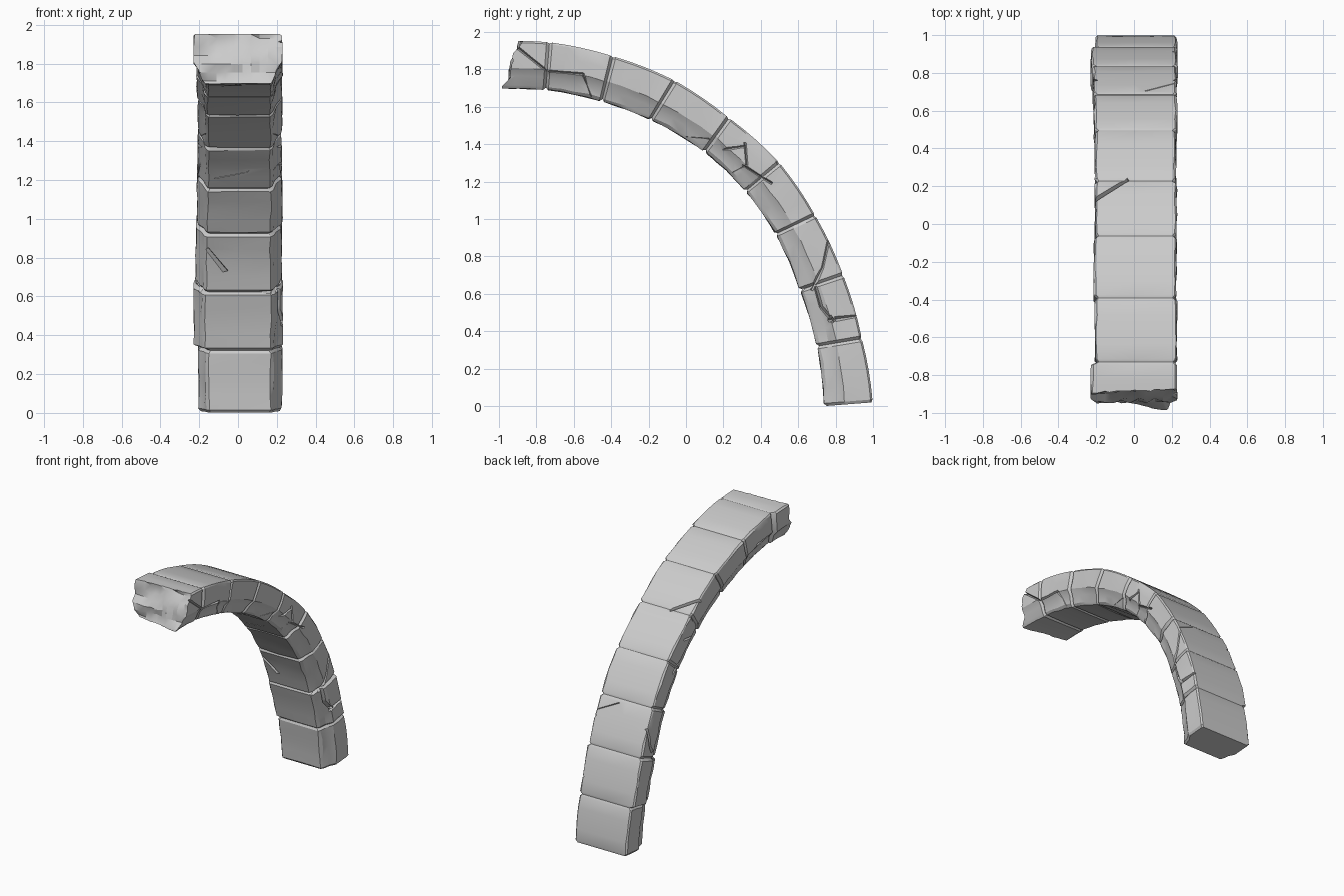
import bpy, bmesh, math, random
from mathutils import Vector

if "Cube" in bpy.data.objects:
    bpy.data.objects.remove(bpy.data.objects["Cube"])

random.seed(7)
CY = -0.93                      # arch centre in y (z = 0)
R_IN, R_OUT = 1.685, 1.93

# Joint lines between stones: outer (y, z), inner (y, z)
joints = [((0.998, 0.02), (0.74, 0.0)), ((0.94, 0.36), (0.70, 0.32)),
          ((0.84, 0.70), (0.61, 0.62)), ((0.69, 1.02), (0.48, 0.92)),
          ((0.50, 1.30), (0.32, 1.15)), ((0.23, 1.54), (0.10, 1.36)),
          ((-0.06, 1.74), (-0.19, 1.53)), ((-0.39, 1.87), (-0.45, 1.63)),
          ((-0.73, 1.945), (-0.75, 1.69)), ((-1.08, 1.945), (-1.08, 1.69))]
left_w = [.203, .228, .217, .21, .206, .206, .212, .206, .228]
right_w = [.226, .228, .224, .227, .222, .226, .224, .227, .226]
# Half section: (width fraction, thickness fraction from inner face)
half = [(0.74, 0), (0.81, .07), (0.87, .26), (1, .43), (1.0, .7), (1, .96), (.96, 1)]


def polar(p):
    return math.hypot(p[0] - CY, p[1]), math.atan2(p[1], p[0] - CY)


def arc_point(a, b, t):
    (r0, a0), (r1, a1) = polar(a), polar(b)
    r, an = r0 + (r1 - r0) * t, a0 + (a1 - a0) * t
    return Vector((0, CY + r * math.cos(an), r * math.sin(an)))


def make_obj(name, bm):
    bmesh.ops.recalc_face_normals(bm, faces=bm.faces)
    me = bpy.data.meshes.new(name)
    bm.to_mesh(me)
    bm.free()
    ob = bpy.data.objects.new(name, me)
    bpy.context.collection.objects.link(ob)
    return ob


def ring(bm, i, t, wl, wr, inset, jit):
    o = arc_point(joints[i][0], joints[i + 1][0], t)
    n = arc_point(joints[i][1], joints[i + 1][1], t)
    d = (o - n).normalized()
    o, n = o - d * inset * .5, n + d * inset
    pts = [(f * (wr - inset), w) for f, w in half]
    pts += [(0, 1)] + [(-f * (wl - inset), w) for f, w in reversed(half)] + [(0, 0)]
    vs = []
    for x, w in pts:
        p = n.lerp(o, w)
        p.x = x + random.uniform(-jit, jit)
        if w < .9:
            p += d * random.uniform(-jit, jit)
        vs.append(bm.verts.new(p))
    return vs


# Arch of stones as one skin with shallow grooves at the joints
bm = bmesh.new()
rings = []
N = len(left_w)
for i in range(N):
    k = max(i - 1, 0)
    wl, wr = min(left_w[i], left_w[k]), min(right_w[i], right_w[k])
    rings.append(ring(bm, i, 0, wl, wr, .012, 0))
    for t in (.045, .28, .5, .72, .955):
        rings.append(ring(bm, i, t, left_w[i], right_w[i], 0, .004))
rings.append(ring(bm, N - 1, 1, left_w[-1], right_w[-1], 0, 0))
for a, b in zip(rings, rings[1:]):
    for j in range(len(a)):
        k = (j + 1) % len(a)
        bm.faces.new((a[j], a[k], b[k], b[j]))
bm.faces.new(rings[0])
bm.faces.new(rings[-1])
arch = make_obj("stone_arch", bm)

cutters = []

# Ragged broken end: a rough slab cuts it off
bm = bmesh.new()
res = bmesh.ops.create_grid(bm, x_segments=15, y_segments=15, size=.33)
for v in bm.verts:
    x, z = v.co.x, 1.82 + v.co.y
    s = max(-.3, min(1.3, (1.95 - z) / .25))
    y = -.885 - .075 * s - .09 * s * x + .012 * math.sin(9 * s + 8 * x)
    v.co = (x, y + random.uniform(-.012, .012), z)
ext = bmesh.ops.extrude_face_region(bm, geom=bm.faces[:])
for v in ext["geom"]:
    if isinstance(v, bmesh.types.BMVert):
        v.co.y = -1.4
cutters.append(make_obj("end_cutter", bm))


def crack(pts, normals, width=.007, depth=.018):
    """V-shaped groove along a surface path."""
    bm = bmesh.new()
    rows = []
    for i, (p, n) in enumerate(zip(pts, normals)):
        tan = (pts[min(i + 1, len(pts) - 1)] - pts[max(i - 1, 0)]).normalized()
        s = tan.cross(n).normalized() * width * 2
        top = p + n * depth
        rows.append([bm.verts.new(c) for c in (top + s, top - s, p - n * depth)])
    for a, b in zip(rows, rows[1:]):
        for j in range(3):
            k = (j + 1) % 3
            bm.faces.new((a[j], a[k], b[k], b[j]))
    bm.faces.new(rows[0])
    bm.faces.new(rows[-1])
    cutters.append(make_obj("crack_cutter", bm))


def side_crack(path, side=1):
    pts = []
    for y, z in path:
        w = (polar((y, z))[0] - R_IN) / (R_OUT - R_IN)
        f = 1 if w > .43 else .81 + .19 * max(w, 0) / .43
        pts.append(Vector((side * f * (.225 if side > 0 else .209), y, z)))
    crack(pts, [Vector((side, 0, 0))] * len(pts))


def radial_crack(path, r, sign):
    pts, ns = [], []
    for x, z in path:
        a = math.asin(z / r)
        n = Vector((0, math.cos(a), math.sin(a)))
        pts.append(Vector((x, CY, 0)) + n * r)
        ns.append(n * sign)
    crack(pts, ns)


# Cracks on both flanks
flank = [[(.67, .62), (.73, .74), (.765, .9)], [(.69, .64), (.72, .53), (.79, .45)],
         [(.76, .46), (.94, .485)], [(0, 1.44), (.12, 1.43), (.19, 1.37), (.32, 1.39)],
         [(.315, 1.41), (.325, 1.29), (.25, 1.25)], [(.30, 1.29), (.46, 1.19)],
         [(-.74, 1.79), (-.55, 1.775), (-.505, 1.65)], [(-.93, 1.94), (-.73, 1.78)]]
for p in flank:
    side_crack(p)
for p in (flank[0], flank[3], flank[5], flank[6]):
    side_crack(p, -1)
# Cracks on the inner curve and the back
for p in ([(-.16, .85), (-.05, .72), (.17, .62)], [(-.17, .55), (-.06, .54), (0, .43), (.06, .37)],
          [(-.05, .53), (.1, .6)], [(-.12, 1.2), (.05, 1.23), (.15, 1.34)],
          [(-.13, 1.53), (.16, 1.43)]):
    radial_crack(p, R_IN, -1)
for p in ([(-.21, 1.61), (-.03, 1.53)], [(.06, 1.0), (.23, .92)]):
    radial_crack(p, 1.922, 1)

# Apply the cuts and remove the helpers
bpy.context.view_layer.objects.active = arch
arch.select_set(True)
for c in cutters:
    c.hide_render = True
    m = arch.modifiers.new("cut", "BOOLEAN")
    m.operation, m.solver, m.object = "DIFFERENCE", "EXACT", c
    bpy.ops.object.modifier_apply(modifier=m.name)
for c in cutters:
    bpy.data.objects.remove(c, do_unlink=True)
bpy.ops.object.shade_smooth_by_angle(angle=math.radians(25))
